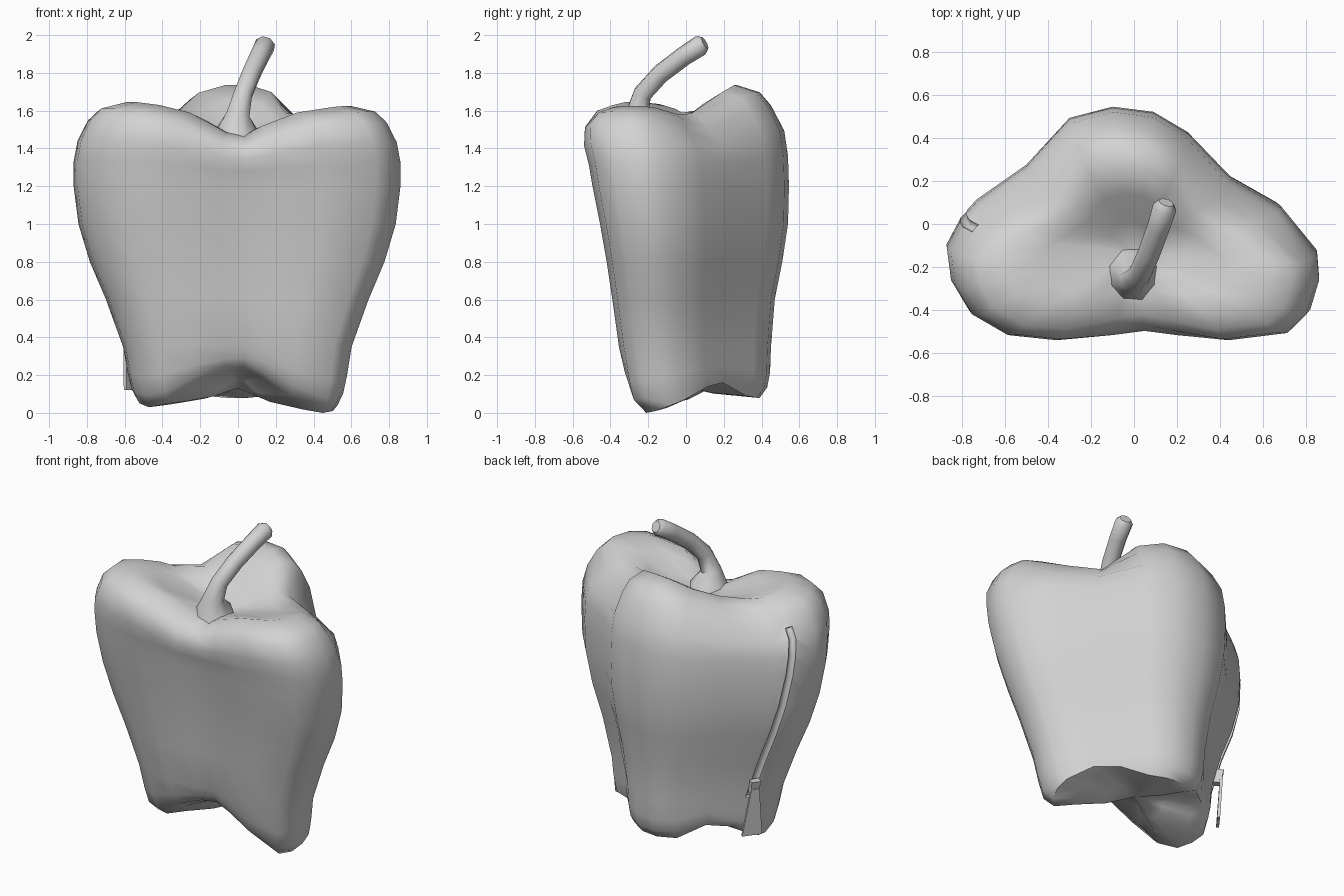
import bpy, bmesh, math
from mathutils import Vector

if "Cube" in bpy.data.objects:
    bpy.data.objects.remove(bpy.data.objects["Cube"])

skin = bpy.data.materials.new("plain grey")
skin.diffuse_color = (0.65, 0.65, 0.65, 1)
skin.use_nodes = True
skin.node_tree.nodes["Principled BSDF"].inputs["Base Color"].default_value = skin.diffuse_color


def make_object(name, bm):
    bmesh.ops.recalc_face_normals(bm, faces=bm.faces)
    mesh = bpy.data.meshes.new(name)
    bm.to_mesh(mesh)
    bm.free()
    mesh.materials.append(skin)
    ob = bpy.data.objects.new(name, mesh)
    bpy.context.collection.objects.link(ob)
    return ob


def smooth(ob, degrees):
    bpy.ops.object.select_all(action='DESELECT')
    ob.select_set(True)
    bpy.context.view_layer.objects.active = ob
    bpy.ops.object.shade_smooth_by_angle(angle=math.radians(degrees))


def bridge(bm, rings):
    """Join equally sized vertex rings with quads."""
    for a, b in zip(rings, rings[1:]):
        n = len(a)
        for i in range(n):
            j = (i + 1) % n
            bm.faces.new((a[i], a[j], b[j], b[i]))


def tube(name, path, radii, sides):
    bm = bmesh.new()
    path = [Vector(p) for p in path]
    rings = []
    for i, p in enumerate(path):
        d = path[min(i + 1, len(path) - 1)] - path[max(i - 1, 0)]
        if i == 0 and name == "stem":
            d = Vector((0, 0, 1))
        turn = Vector((0, 0, 1)).rotation_difference(d.normalized())
        ring = []
        for k in range(sides):
            a = 2 * math.pi * (k + 0.5) / sides
            ring.append(bm.verts.new(p + turn @ Vector((radii[i] * math.cos(a), radii[i] * math.sin(a), 0))))
        rings.append(ring)
    bridge(bm, rings)
    bm.faces.new(rings[0])
    bm.faces.new(rings[-1])
    return make_object(name, bm)


# Three-lobed outline: x, y, crown height, foot height
outline = [
    (.85, -.15, 1.615, .07), (.86, -.28, 1.625, .04), (.82, -.42, 1.625, .01), (.73, -.51, 1.62, 0),
    (.45, -.545, 1.59, .09), (.20, -.52, 1.52, .19), (.05, -.50, 1.465, .23), (-.10, -.52, 1.485, .22),
    (-.37, -.545, 1.59, .14), (-.60, -.52, 1.63, .05), (-.77, -.42, 1.645, .03), (-.85, -.28, 1.645, .05),
    (-.87, -.12, 1.635, .07), (-.80, .02, 1.61, .11), (-.73, .10, 1.59, .15), (-.50, .27, 1.60, .16),
    (-.30, .50, 1.695, .09), (-.10, .555, 1.735, .08), (.09, .53, 1.735, .08), (.25, .43, 1.70, .09),
    (.45, .21, 1.585, .16), (.68, .07, 1.58, .14)]

# How far the crown is pulled inward in the valleys between the lobes
valley = {5: .08, 6: .12, 7: .1, 13: .05, 14: .15, 15: .2, 20: .2, 21: .15}

# Cross-sections: kind, level, half width, front y, back y
sections = [
    ("under", .55, .20, -.07, .15), ("under", .85, .40, -.15, .31),
    ("foot", 1, .53, -.23, .39), ("foot", .8, .56, -.30, .43),
    ("foot", .5, .58, -.325, .445), ("foot", 0, .605, -.355, .45),
    ("wall", .6, .695, -.39, .47), ("wall", .8, .78, -.42, .51), ("wall", 1.0, .84, -.455, .54),
    ("crown", 0, .865, -.495, .545), ("crown", .3, .865, -.515, .54), ("crown", .55, .845, -.54, .52),
    ("crown", .8, .79, -.535, .45), ("crown", .93, .73, -.49, .39), ("crown", 1, .60, -.40, .27),
    ("dip", .72, .42, -.33, .14), ("dip", .32, .20, -.23, .01)]


def height(kind, t, crown, foot):
    return {"under": .13 + (foot - .13) * t,
            "foot": .35 - (.35 - foot) * t,
            "wall": t,
            "crown": 1.2 + (crown - 1.2) * t,
            "dip": 1.46 + (crown - 1.46) * t}[kind]


# Pepper body
bm = bmesh.new()
rings = []
for kind, t, w, front, back in sections:
    ring = []
    for i, (x, y, crown, foot) in enumerate(outline):
        p = Vector((x * w / .865, front + (y + .545) / 1.1 * (back - front), height(kind, t, crown, foot)))
        pull = valley.get(i, 0) * (max(0, t - .55) / .45 if kind == "crown" else .5 if kind == "dip" else 0)
        p.x *= 1 - pull
        p.y += (-.1 - p.y) * pull
        ring.append(bm.verts.new(p))
    rings.append(ring)
bridge(bm, rings)
for ring, tip in ((rings[0], (0, .02, .13)), (rings[-1], (0, -.13, 1.46))):
    v = bm.verts.new(tip)
    for i in range(len(ring)):
        bm.faces.new((ring[i], ring[(i + 1) % len(ring)], v))
drift = [.65, .55, .45, .3, .15, .05, 0, 0]
groove_path = [r[13].co.lerp(r[14].co, d) for r, d in zip(rings[5:13], drift)]
groove_path[-1] = groove_path[-2].lerp(groove_path[-1], .6)
body = make_object("pepper_body", bm)

# Long slit cut into the left side
cutter = tube("slit_cutter", groove_path, [.024] * len(groove_path), 8)
cutter.hide_render = True
mod = body.modifiers.new("slit", 'BOOLEAN')
mod.operation = 'DIFFERENCE'
mod.solver = 'EXACT'
mod.object = cutter
bpy.context.view_layer.objects.active = body
bpy.ops.object.modifier_apply(modifier=mod.name)
bpy.data.objects.remove(cutter)
smooth(body, 60)

# Curved stem with flared base and softened tip
stem = tube("stem",
            [(-.005, -.235, 1.44), (-.005, -.24, 1.50), (0, -.26, 1.58), (.028, -.23, 1.69),
             (.07, -.135, 1.795), (.115, -.01, 1.89), (.143, .078, 1.946), (.15, .10, 1.958)],
            [.135, .115, .066, .052, .052, .053, .056, .036], 8)
smooth(stem, 50)


# Zip slider and its hanging pull tab
def plate(name, top, bottom, top_width, bottom_width, thick):
    bm = bmesh.new()
    side, out = Vector((-.6, -.8, 0)), Vector((-.8, .6, 0))
    rings = []
    for p, w in ((bottom, bottom_width), (top, top_width)):
        rings.append([bm.verts.new(Vector(p) + side * sx * w / 2 + out * sy * thick / 2)
                      for sx, sy in ((-1, -1), (1, -1), (1, 1), (-1, 1))])
    bridge(bm, rings)
    bm.faces.new(rings[0])
    bm.faces.new(rings[1])
    return make_object(name, bm)


plate("pull_tab", (-.585, .115, .43), (-.56, .115, .12), .05, .125, .018)
plate("zip_slider", (-.58, .105, .48), (-.56, .10, .39), .06, .045, .05)
